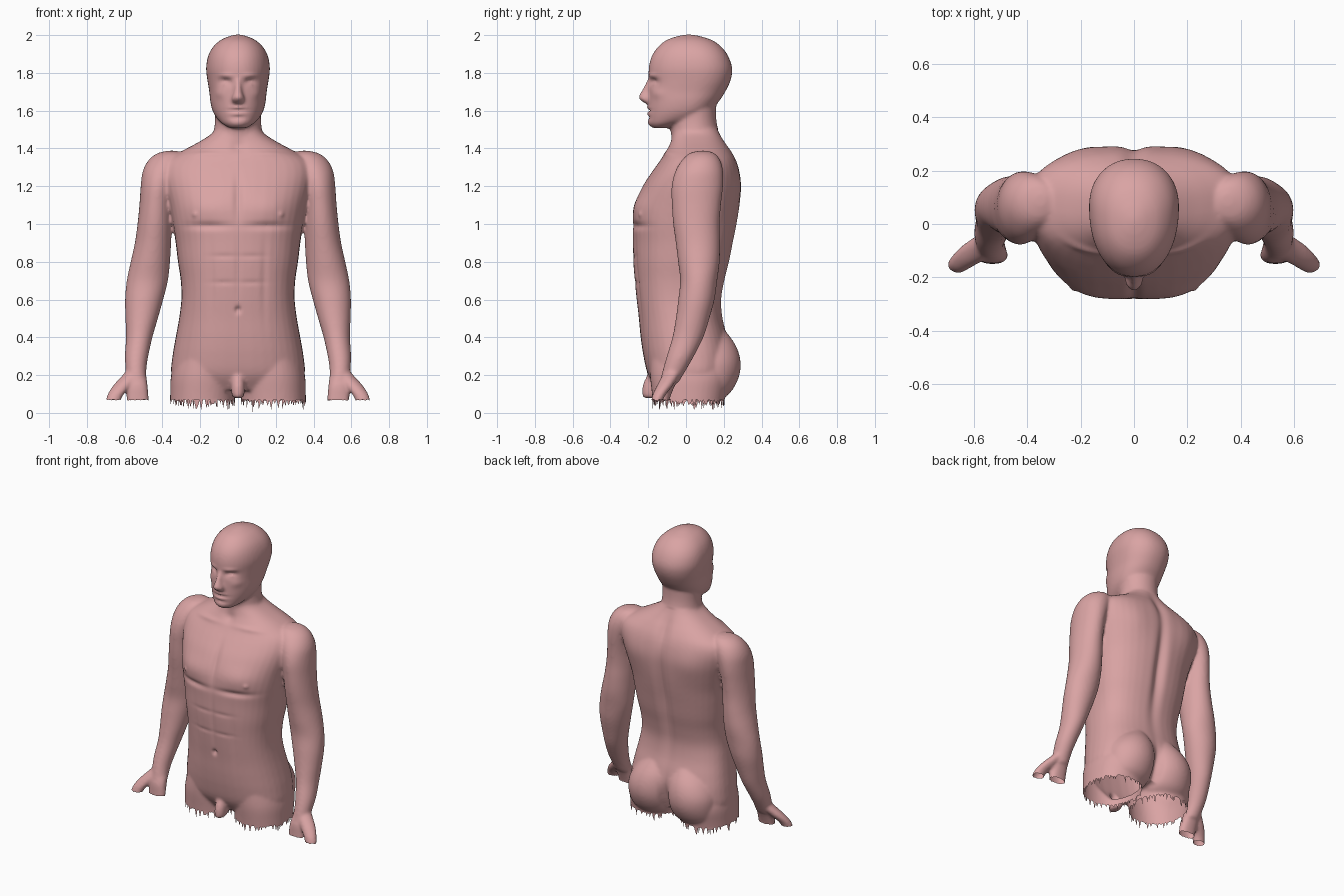
import bpy, bmesh, math, random
from mathutils import Vector

random.seed(4)
CUT = 0.07
bm = bmesh.new()


def spline(rows, steps=4):
    """Smoothly interpolate rows of section values."""
    out = []
    for i in range(len(rows) - 1):
        a, b, c, d = (rows[max(0, min(len(rows) - 1, i + k))] for k in (-1, 0, 1, 2))
        for s in range(steps):
            t = s / steps
            out.append([q + 0.5 * t * (r - p + t * (2 * p - 5 * q + 4 * r - u + t * (3 * (q - r) + u - p)))
                        for p, q, r, u in zip(a, b, c, d)])
    return out + [list(rows[-1])]


def loft(sections, n=2.0, seg=40):
    """Closed skin over level sections: z, centre x, half width, front y, back y, widest y."""
    rings = []
    for z, cx, w, yf, yb, ym in spline(sections):
        ring = []
        for k in range(seg):
            a = 2 * math.pi * k / seg
            c, s = math.cos(a), math.sin(a)
            px = math.copysign(abs(c) ** (2 / n), c) * w
            py = math.copysign(abs(s) ** (2 / n), s) * (yb - ym if s > 0 else ym - yf)
            ring.append(bm.verts.new((cx + px, ym + py, z)))
        rings.append(ring)
    for lo, hi in zip(rings, rings[1:]):
        for k in range(seg):
            j = (k + 1) % seg
            bm.faces.new((lo[k], lo[j], hi[j], hi[k]))
    bm.faces.new(rings[0][::-1])
    bm.faces.new(rings[-1])


def central(rows, n):
    loft([(z, 0, w, f, b, m) for z, w, f, b, m in rows], n)


def limb(rows, side, n=2.0):
    loft([(z, side * x, rx, y - ry, y + ry, y) for z, x, y, rx, ry in rows], n)


# torso: z, half width, front, back, widest
central([
    (0.12, 0.30, -0.15, 0.18, 0.02), (0.20, 0.352, -0.20, 0.23, 0.03),
    (0.30, 0.347, -0.225, 0.24, 0.03), (0.40, 0.33, -0.24, 0.22, 0.02),
    (0.50, 0.312, -0.25, 0.195, 0.0), (0.60, 0.30, -0.262, 0.188, -0.02),
    (0.70, 0.303, -0.272, 0.205, -0.02), (0.80, 0.318, -0.28, 0.23, -0.01),
    (0.90, 0.33, -0.282, 0.25, 0.0), (1.00, 0.345, -0.283, 0.27, 0.0),
    (1.10, 0.365, -0.272, 0.285, 0.03), (1.20, 0.39, -0.23, 0.292, 0.06),
    (1.28, 0.40, -0.178, 0.283, 0.08), (1.34, 0.375, -0.135, 0.265, 0.085),
    (1.39, 0.29, -0.105, 0.238, 0.08), (1.43, 0.215, -0.085, 0.21, 0.07),
    (1.47, 0.15, -0.075, 0.185, 0.06), (1.50, 0.12, -0.07, 0.17, 0.05)], 2.45)

# neck
central([(1.38, 0.16, -0.08, 0.20, 0.06), (1.46, 0.135, -0.078, 0.18, 0.05),
         (1.54, 0.122, -0.085, 0.162, 0.05), (1.62, 0.122, -0.09, 0.16, 0.05),
         (1.72, 0.12, -0.08, 0.17, 0.05)], 2.0)

# head
central([
    (1.508, 0.045, -0.175, -0.09, -0.13), (1.53, 0.082, -0.195, -0.02, -0.10),
    (1.56, 0.112, -0.20, 0.06, -0.04), (1.60, 0.135, -0.20, 0.13, 0.0),
    (1.65, 0.147, -0.199, 0.175, 0.02), (1.70, 0.152, -0.198, 0.208, 0.04),
    (1.76, 0.162, -0.196, 0.236, 0.06), (1.82, 0.169, -0.198, 0.245, 0.065),
    (1.88, 0.161, -0.185, 0.228, 0.06), (1.93, 0.138, -0.155, 0.195, 0.045),
    (1.97, 0.098, -0.11, 0.145, 0.03), (1.993, 0.05, -0.05, 0.08, 0.02),
    (2.003, 0.012, 0.0, 0.03, 0.015)], 2.15)

# nose
central([(1.635, 0.02, -0.21, -0.17, -0.19), (1.65, 0.033, -0.235, -0.17, -0.2),
         (1.67, 0.034, -0.252, -0.17, -0.2), (1.70, 0.022, -0.238, -0.17, -0.2),
         (1.74, 0.018, -0.217, -0.16, -0.19), (1.775, 0.016, -0.20, -0.16, -0.18)], 2.0)

for side in (1, -1):
    # arm from wrist to shoulder: z, x, y, half width, half depth
    limb([
        (0.16, 0.535, -0.09, 0.052, 0.05), (0.23, 0.54, -0.06, 0.055, 0.062),
        (0.30, 0.537, -0.03, 0.062, 0.072), (0.40, 0.523, 0.01, 0.070, 0.082),
        (0.50, 0.510, 0.035, 0.086, 0.089), (0.60, 0.497, 0.055, 0.101, 0.096),
        (0.70, 0.480, 0.067, 0.109, 0.098), (0.80, 0.464, 0.068, 0.104, 0.110),
        (0.90, 0.450, 0.063, 0.096, 0.117), (1.00, 0.441, 0.055, 0.091, 0.123),
        (1.10, 0.434, 0.055, 0.088, 0.130), (1.20, 0.423, 0.06, 0.092, 0.136),
        (1.28, 0.404, 0.07, 0.100, 0.126), (1.34, 0.38, 0.08, 0.092, 0.10),
        (1.375, 0.36, 0.085, 0.065, 0.065), (1.388, 0.35, 0.09, 0.02, 0.02)], side)
    # palm and thumb
    limb([(0.03, 0.53, -0.125, 0.055, 0.026), (0.09, 0.532, -0.115, 0.058, 0.034),
          (0.15, 0.535, -0.10, 0.056, 0.044), (0.22, 0.54, -0.065, 0.05, 0.05)], side, 2.3)
    limb([(0.03, 0.668, -0.162, 0.036, 0.026), (0.09, 0.652, -0.145, 0.042, 0.034),
          (0.14, 0.615, -0.115, 0.05, 0.042), (0.19, 0.57, -0.085, 0.05, 0.045),
          (0.23, 0.545, -0.065, 0.04, 0.04)], side)
    # thigh stump and buttock
    limb([(0.0, 0.188, 0.01, 0.172, 0.18), (0.1, 0.187, 0.015, 0.172, 0.195),
          (0.2, 0.18, 0.02, 0.174, 0.21), (0.32, 0.16, 0.01, 0.16, 0.2)], side, 2.2)
    limb([(0.07, 0.16, 0.11, 0.10, 0.08), (0.12, 0.155, 0.12, 0.145, 0.125),
          (0.20, 0.15, 0.125, 0.165, 0.158), (0.28, 0.145, 0.125, 0.165, 0.163),
          (0.36, 0.13, 0.12, 0.14, 0.142), (0.44, 0.11, 0.10, 0.09, 0.105)], side)

# plain groin form
central([(0.078, 0.024, -0.225, -0.15, -0.19), (0.10, 0.034, -0.232, -0.12, -0.19),
         (0.15, 0.036, -0.228, -0.10, -0.18), (0.20, 0.03, -0.205, -0.12, -0.17)], 2.0)

mesh = bpy.data.meshes.new("body")
bmesh.ops.recalc_face_normals(bm, faces=bm.faces)
bm.to_mesh(mesh)
bm.free()
body = bpy.data.objects.new("body", mesh)
bpy.context.collection.objects.link(body)

# fuse the parts into one skin
remesh = body.modifiers.new("fuse", 'REMESH')
remesh.mode = 'VOXEL'
remesh.voxel_size = 0.0095
soften = body.modifiers.new("soften", 'SMOOTH')
soften.factor = 0.5
soften.iterations = 7
bpy.context.view_layer.update()
deps = bpy.context.evaluated_depsgraph_get()
mesh = bpy.data.meshes.new_from_object(body.evaluated_get(deps))
body.modifiers.clear()
body.data = mesh

# muscle relief, same on both sides: centre, radii, height
muscles = [
    (0, -0.27, 1.15, 0.022, 0.12, 0.13, -0.014),     # breastbone
    (0.16, -0.28, 0.99, 0.12, 0.10, 0.018, -0.013),  # lower chest edge
    (0.17, -0.25, 1.08, 0.11, 0.12, 0.07, 0.012),    # chest
    (0.225, -0.27, 1.05, 0.013, 0.08, 0.013, 0.008),
    (0, -0.26, 0.545, 0.013, 0.08, 0.017, -0.018),   # navel
    (0, -0.27, 0.76, 0.016, 0.10, 0.17, -0.006),     # belly line
    (0.14, -0.27, 0.70, 0.02, 0.10, 0.2, -0.005),
    (0.07, -0.27, 0.83, 0.07, 0.10, 0.012, -0.004),
    (0.07, -0.27, 0.69, 0.07, 0.10, 0.012, -0.004),
    (0, 0.25, 0.95, 0.035, 0.12, 0.36, -0.028),      # spine
    (0, 0.22, 1.36, 0.04, 0.10, 0.08, -0.012),
    (0.20, 0.27, 1.20, 0.09, 0.10, 0.11, 0.009),     # shoulder blade
    (0, 0.25, 0.20, 0.025, 0.14, 0.12, -0.035),      # cleft
    (0, -0.08, 1.41, 0.035, 0.06, 0.03, -0.012),     # throat
    (0.18, -0.11, 1.37, 0.11, 0.06, 0.014, 0.007),   # collar bone
]
face = [
    (0.068, -0.18, 1.752, 0.032, 0.06, 0.020, -0.020),  # eye socket
    (0.070, -0.18, 1.742, 0.020, 0.06, 0.010, 0.009),   # eye
    (0.065, -0.19, 1.785, 0.040, 0.05, 0.012, 0.007),   # brow
    (0.095, -0.15, 1.69, 0.030, 0.06, 0.025, 0.006),    # cheek
    (0, -0.20, 1.601, 0.048, 0.05, 0.007, -0.010),      # mouth
    (0, -0.20, 1.616, 0.035, 0.05, 0.008, 0.007),       # lips
    (0, -0.20, 1.585, 0.032, 0.05, 0.008, 0.007),
    (0, -0.20, 1.563, 0.040, 0.05, 0.009, -0.007),
    (0, -0.19, 1.535, 0.035, 0.05, 0.018, 0.006),       # chin
]
offsets = []
for v in mesh.vertices:
    x, y, z = abs(v.co.x), v.co.y, v.co.z
    h = 0.0
    for cx, cy, cz, rx, ry, rz, amount in (face if z > 1.5 else muscles):
        d = ((x - cx) / rx) ** 2 + ((y - cy) / ry) ** 2 + ((z - cz) / rz) ** 2
        if d < 9:
            h += amount * math.exp(-d)
    offsets.append(v.normal.copy() * h)
for v, off in zip(mesh.vertices, offsets):
    v.co += off

# open, ragged lower edges
bm = bmesh.new()
bm.from_mesh(mesh)
bmesh.ops.bisect_plane(bm, geom=bm.verts[:] + bm.edges[:] + bm.faces[:],
                       plane_co=(0, 0, CUT), plane_no=(0, 0, 1), clear_inner=True)
rim = [v for v in bm.verts if v.is_boundary and v.co.z < CUT + 0.01]
for v in rim:
    reach = 0.055 if abs(v.co.x) < 0.41 else 0.006
    v.co.z -= reach * random.random() ** 4
min((v for v in rim), key=lambda v: v.co.z).co.z = 0.0
bm.to_mesh(mesh)
bm.free()

# skin colour
skin = bpy.data.materials.new("skin pink")
skin.diffuse_color = (0.70, 0.37, 0.37, 1)
mesh.materials.clear()
mesh.materials.append(skin)
mesh.shade_smooth()
